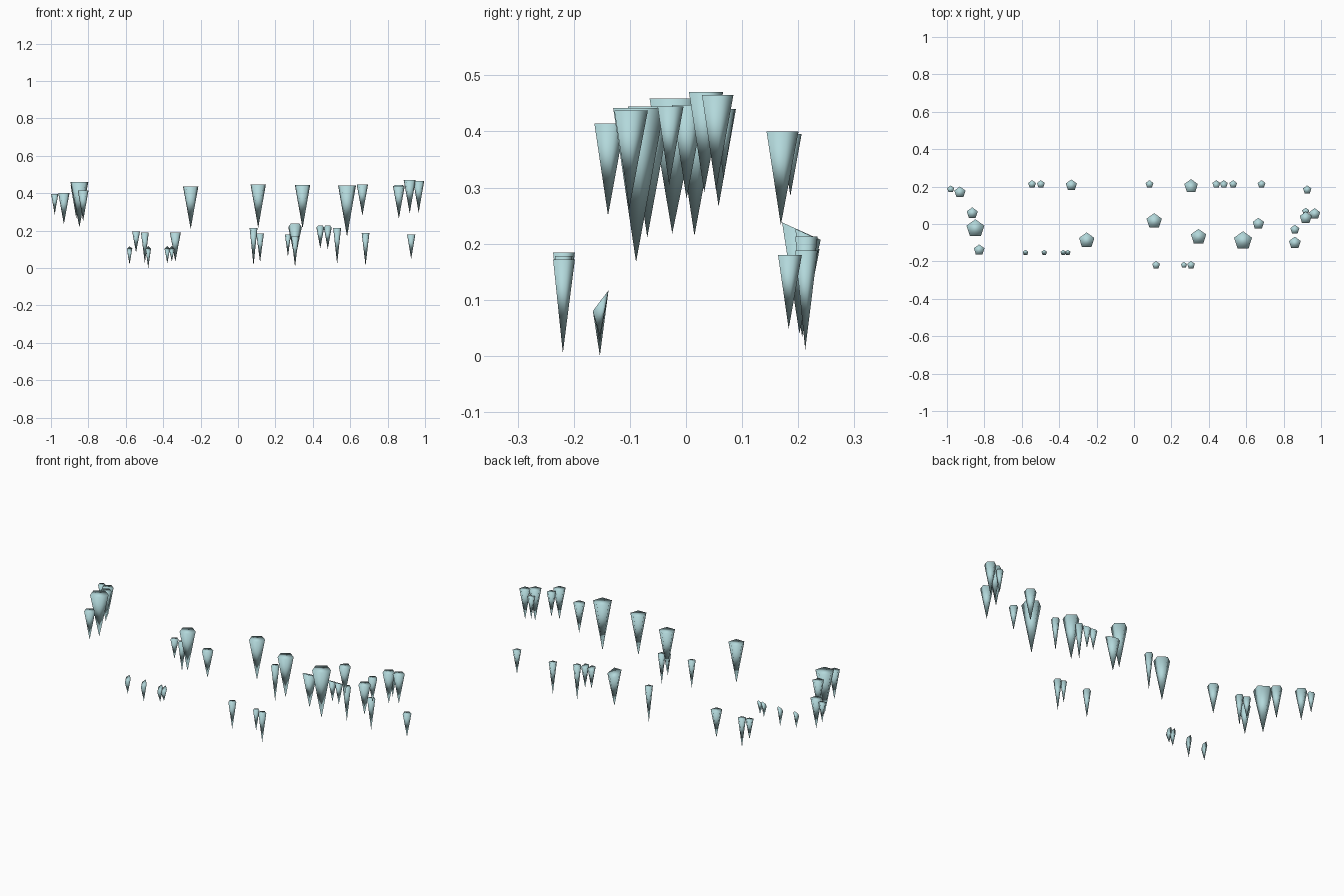
import bpy, bmesh, math

ice = bpy.data.materials.new("pale_ice")
ice.diffuse_color = (0.45, 0.69, 0.71, 1)


def icicles(name, items, slope=0.0):
    """Five-sided spikes hanging point down; slope tilts the top along y."""
    bm = bmesh.new()
    for x, y, r, top, tip in items:
        point = bm.verts.new((x, y, tip))
        ring = []
        for i in range(5):
            a = math.pi / 2 + i * math.tau / 5
            dy = r * math.sin(a)
            ring.append(bm.verts.new((x + r * math.cos(a), y + dy, top + slope * dy)))
        bm.faces.new(ring)
        for i in range(5):
            bm.faces.new((ring[(i + 1) % 5], ring[i], point))
    bmesh.ops.recalc_face_normals(bm, faces=bm.faces)
    for f in bm.faces:
        f.smooth = True
    me = bpy.data.meshes.new(name)
    bm.to_mesh(me)
    bm.free()
    me.materials.append(ice)
    bpy.context.collection.objects.link(bpy.data.objects.new(name, me))


# upper icicles, left end
icicles("upper_left_icicles", [
    (-0.98, 0.186, 0.020, 0.395, 0.285), (-0.931, 0.169, 0.0315, 0.40, 0.233),
    (-0.865, 0.058, 0.031, 0.44, 0.266), (-0.848, -0.0245, 0.05, 0.459, 0.218),
    (-0.828, -0.139, 0.030, 0.414, 0.25)])
# upper icicles along the middle
icicles("upper_middle_icicles", [
    (-0.253, -0.088, 0.043, 0.435, 0.208), (0.108, 0.015, 0.043, 0.446, 0.214),
    (0.345, -0.069, 0.043, 0.444, 0.211), (0.583, -0.089, 0.0505, 0.442, 0.167),
    (0.665, 0.001, 0.032, 0.447, 0.28)])
# upper icicles, right end
icicles("upper_right_icicles", [
    (0.86, -0.03, 0.0255, 0.444, 0.305), (0.86, -0.101, 0.033, 0.437, 0.263),
    (0.918, 0.0325, 0.0337, 0.47, 0.292), (0.918, 0.067, 0.020, 0.44, 0.315),
    (0.966, 0.0535, 0.031, 0.465, 0.295)])
# lower row at the back
icicles("lower_back_icicles", [
    (0.926, 0.183, 0.0235, 0.18, 0.048), (0.682, 0.2125, 0.022, 0.188, 0.011),
    (0.53, 0.2125, 0.022, 0.213, 0.02), (0.083, 0.2125, 0.022, 0.213, 0.011),
    (-0.335, 0.207, 0.031, 0.19, 0.034), (-0.498, 0.2125, 0.022, 0.19, 0.025),
    (-0.545, 0.2125, 0.022, 0.195, 0.082)])
icicles("sloped_back_icicles", [
    (0.305, 0.202, 0.038, 0.224, 0.04), (0.48, 0.2125, 0.022, 0.2185, 0.10),
    (0.44, 0.2125, 0.022, 0.2185, 0.105)], -0.45)
# lower row at the front
icicles("lower_front_icicles", [
    (0.118, -0.2195, 0.0215, 0.184, 0.03), (0.267, -0.2195, 0.017, 0.178, 0.06),
    (0.305, -0.2195, 0.0215, 0.172, 0.005)])
# small icicles with steep tops
icicles("small_front_icicles", [
    (-0.58, -0.1535, 0.0155, 0.0965, 0.018), (-0.48, -0.1535, 0.0155, 0.0965, 0.0),
    (-0.378, -0.1535, 0.0155, 0.0965, 0.025), (-0.354, -0.1535, 0.0155, 0.0965, 0.035)], 1.32)
